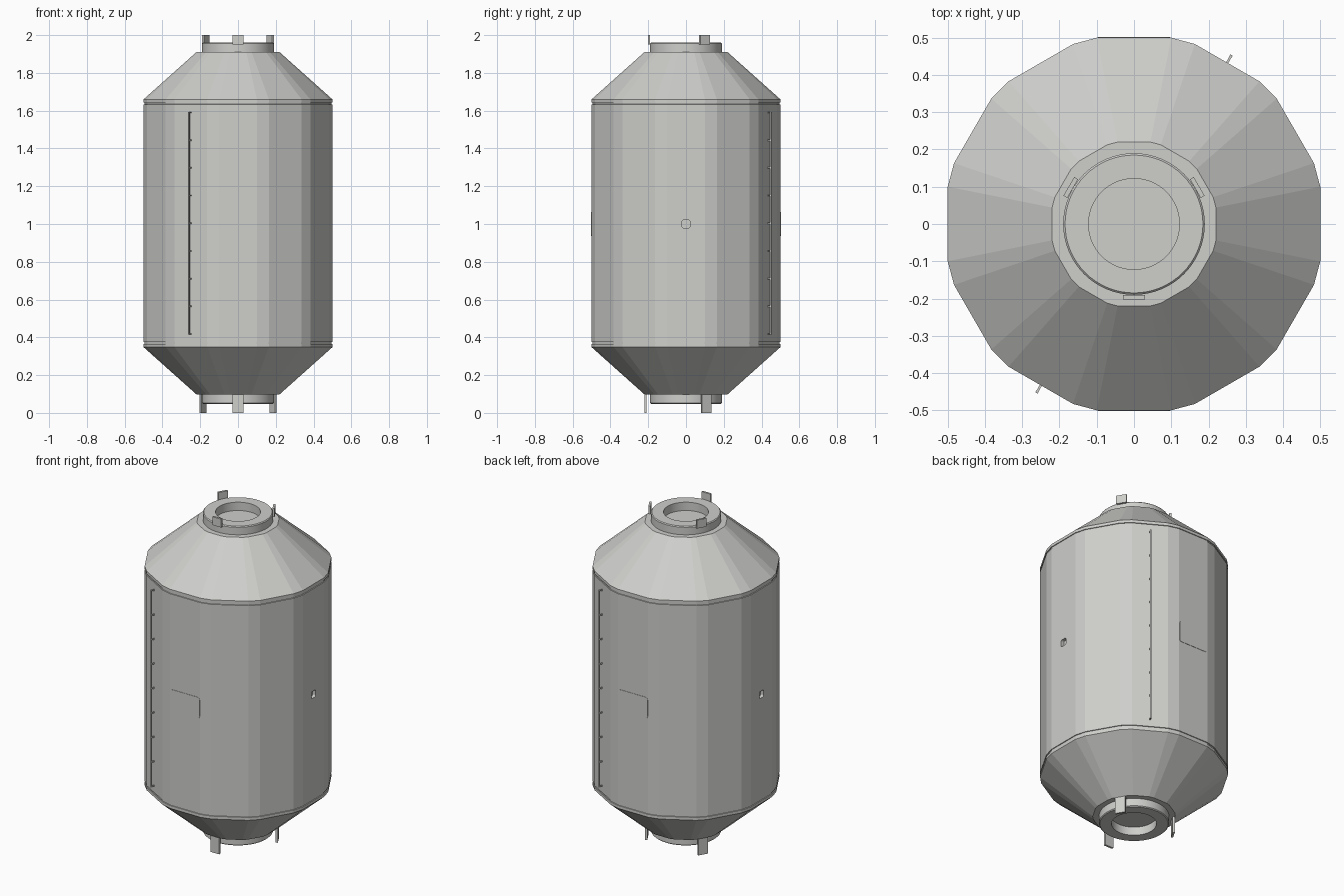
import bpy, bmesh, math
from mathutils import Matrix, Vector

if "Cube" in bpy.data.objects:
    bpy.data.objects.remove(bpy.data.objects["Cube"], do_unlink=True)

grey = bpy.data.materials.new("light warm grey")
grey.use_nodes = True
COLOUR = (0.62, 0.62, 0.6, 1)
grey.diffuse_color = COLOUR
grey.node_tree.nodes["Principled BSDF"].inputs["Base Color"].default_value = COLOUR


def finish(bm, name, smooth=False):
    bmesh.ops.recalc_face_normals(bm, faces=bm.faces)
    mesh = bpy.data.meshes.new(name)
    bm.to_mesh(mesh)
    bm.free()
    mesh.materials.append(grey)
    obj = bpy.data.objects.new(name, mesh)
    bpy.context.scene.collection.objects.link(obj)
    if smooth:
        bpy.ops.object.select_all(action='DESELECT')
        obj.select_set(True)
        bpy.context.view_layer.objects.active = obj
        bpy.ops.object.shade_smooth_by_angle(angle=math.radians(30))
    return obj


def loft(bm, loops, closed=False):
    """Skin a list of (x, y, z) loops; cap the ends unless closed."""
    rings = [[bm.verts.new(p) for p in loop] for loop in loops]
    pairs = list(zip(rings, rings[1:]))
    if closed:
        pairs.append((rings[-1], rings[0]))
    else:
        bm.faces.new(rings[0])
        bm.faces.new(rings[-1])
    for a, b in pairs:
        for i in range(len(a)):
            j = (i + 1) % len(a)
            bm.faces.new((a[i], a[j], b[j], b[i]))


def hull_loop(r, z):
    """Twelve wide facets with chamfered corners, r = distance to a facet."""
    points = []
    for k in range(12):
        turn = Matrix.Rotation(math.radians(30 * k), 3, 'Z')
        for side in (-0.2, 0.2):
            points.append(turn @ Vector((r, side * r, z)))
    return points


def circle(r, z, n=64):
    return [(r * math.cos(math.tau * i / n), r * math.sin(math.tau * i / n), z)
            for i in range(n)]


def box(bm, matrix, centre, size):
    bmesh.ops.create_cube(bm, size=1, matrix=matrix
                          @ Matrix.Translation(centre)
                          @ Matrix.Diagonal((*size, 1)))


def plate(name, angle, r, depth, width, height, radius):
    """Rounded rectangle facing outward, centred at mid height."""
    bm = bmesh.new()
    outline = []
    for k, (sy, sz) in enumerate(((1, 1), (-1, 1), (-1, -1), (1, -1))):
        for s in range(5):
            a = math.radians(90 * k + 22.5 * s)
            outline.append((sy * (width / 2 - radius) + radius * math.cos(a),
                            1 + sz * (height / 2 - radius) + radius * math.sin(a)))
    loft(bm, [[(x, y, z) for y, z in outline] for x in (r - depth, r)])
    bm.transform(Matrix.Rotation(math.radians(angle), 4, 'Z'))
    return finish(bm, name)


# Faceted hull with conical ends and a fine groove near each shoulder
bm = bmesh.new()
lower = [(0.22, 0.098), (0.5, 0.348), (0.5, 0.365),
         (0.496, 0.366), (0.496, 0.374), (0.5, 0.375)]
upper = [(r, 2.008 - z) for r, z in reversed(lower)]
loft(bm, [hull_loop(r, z) for r, z in lower + upper])
hull = finish(bm, "hull")

# Small square sockets on the left and right sides
for side, angle in (("left", 0), ("right", 180)):
    cutter = plate(side + "_socket_cutter", angle, 0.52, 0.04, 0.042, 0.042, 0.01)
    cutter.hide_render = True
    cutter.hide_viewport = True
    cutter.display_type = 'WIRE'
    cut = hull.modifiers.new(side + " socket", 'BOOLEAN')
    cut.operation = 'DIFFERENCE'
    cut.solver = 'EXACT'
    cut.object = cutter

# Front and back hatch panels
for side, angle in (("front", -90), ("back", 90)):
    plate(side + "_hatch", angle, 0.502, 0.008, 0.194, 0.126, 0.014)

# Docking rings with a chamfered rim and open centre
for end, base, tip in (("top", 1.905, 1.96), ("bottom", 0.103, 0.048)):
    bm = bmesh.new()
    chamfer = tip + (0.005 if end == "bottom" else -0.005)
    profile = [(0.122, base), (0.19, base), (0.19, chamfer),
               (0.185, tip), (0.122, tip)]
    loft(bm, [circle(r, z) for r, z in profile], closed=True)
    finish(bm, end + "_docking_ring", smooth=True)

# Three guide petals around each ring
for end, r, low, high in (("top", 0.196, 1.95, 2.0), ("bottom", 0.214, 0.0, 0.102)):
    for k in range(3):
        bm = bmesh.new()
        turn = Matrix.Rotation(math.radians(120 * k - 90), 4, 'Z')
        box(bm, turn, (r, 0, (low + high) / 2), (0.012, 0.058, high - low))
        finish(bm, f"{end}_guide_petal_{k + 1}")

# Long handrails on short posts, on opposite facets
for side, angle in (("front", 240), ("back", 60)):
    bm = bmesh.new()
    turn = Matrix.Rotation(math.radians(angle), 4, 'Z')
    box(bm, turn, (0.52, 0, 1.004), (0.007, 0.007, 1.18))
    for k in range(9):
        box(bm, turn, (0.508, 0, 1.004 + 0.1465 * (k - 4)), (0.024, 0.006, 0.007))
    finish(bm, side + "_handrail")
